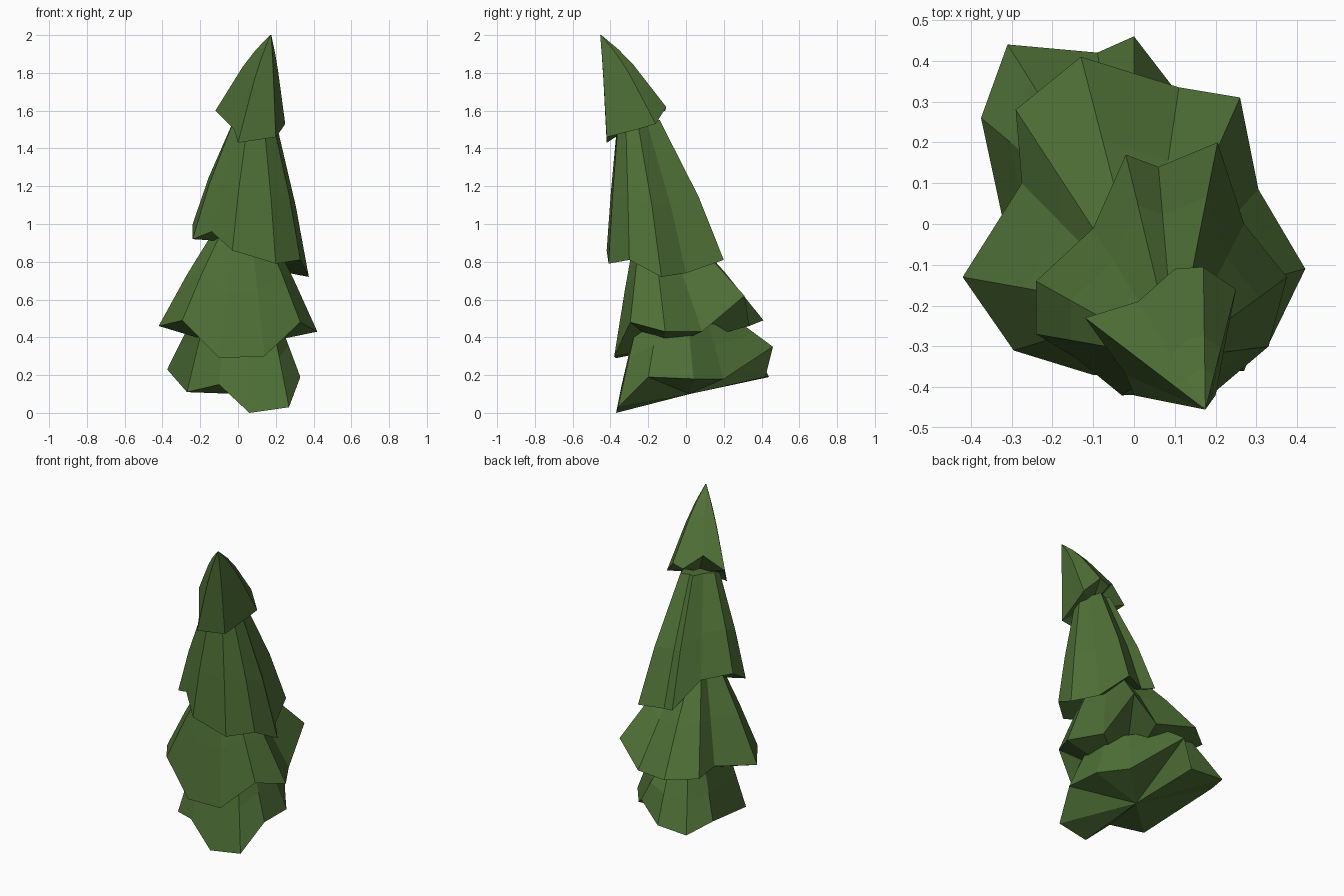
import bpy
import bmesh
from mathutils import Vector

default_cube = bpy.data.objects.get("Cube")
if default_cube:
    bpy.data.objects.remove(default_cube, do_unlink=True)

# One leaf green for the whole tree
leaf_green = bpy.data.materials.new("leaf_green")
leaf_green.use_nodes = True
green = (0.077, 0.16, 0.037, 1.0)
leaf_green.diffuse_color = green
shader = next(node for node in leaf_green.node_tree.nodes if node.type == "BSDF_PRINCIPLED")
shader.inputs["Base Color"].default_value = green


def ring_towards(rim, top, rise, spread):
    """Copy the rim, lifted towards the top and drawn in around it."""
    ring = []
    for point in rim:
        corner = top + (point - top) * spread
        corner.z = point.z + (top.z - point.z) * rise
        ring.append(corner)
    return ring


def bridge(mesh, lower, upper):
    """Join two rings of equal length with side faces."""
    count = len(lower)
    for index in range(count):
        after = (index + 1) % count
        mesh.faces.new((lower[index], lower[after], upper[after], upper[index]))


def foliage_tier(name, rim, top, underside, levels):
    """Skirt of branches: jagged rim, drawn-in rings, closed top and fanned underside."""
    rim = [Vector(point) for point in rim]
    top = Vector(top)
    mesh = bmesh.new()
    rings = [[mesh.verts.new(point) for point in rim]]
    for rise, spread in levels:
        rings.append([mesh.verts.new(point) for point in ring_towards(rim, top, rise, spread)])
    for lower, upper in zip(rings, rings[1:]):
        bridge(mesh, lower, upper)
    mesh.faces.new(rings[-1])

    # Underside fan
    centre = mesh.verts.new(underside)
    outer = rings[0]
    for index, corner in enumerate(outer):
        mesh.faces.new((outer[(index + 1) % len(outer)], corner, centre))

    bmesh.ops.recalc_face_normals(mesh, faces=mesh.faces[:])
    data = bpy.data.meshes.new(name)
    mesh.to_mesh(data)
    mesh.free()
    data.materials.append(leaf_green)
    tier = bpy.data.objects.new(name, data)
    bpy.context.collection.objects.link(tier)
    return tier


# Lowest skirt, dipping to the ground at the front
foliage_tier(
    "bottom_tier",
    rim=[(.32, .04, .18), (.2, .2, .18), (0, .46, .35), (-.09, .42, .19),
         (-.31, .44, .19), (-.375, .26, .23), (-.27, -.23, .11), (-.1, -.34, .15),
         (.06, -.37, 0), (.27, -.36, .03), (.33, -.2, .19)],
    top=(0, -.05, .47),
    underside=(0, .02, .1),
    levels=[(.6, .81), (1, .68)],
)

# Widest skirt
foliage_tier(
    "lower_middle_tier",
    rim=[(.42, -.11, .43), (.305, .085, .43), (.26, .31, .62), (.11, .335, .46),
         (-.13, .41, .49), (-.29, .28, .49), (-.275, .1, .5), (-.42, -.13, .46),
         (-.295, -.31, .49), (-.1, -.37, .29), (.14, -.38, .3), (.33, -.295, .48)],
    top=(.03, -.21, 1),
    underside=(-.02, -.12, .34),
    levels=[(.5, .67), (1, .3)],
)

# Tall skirt, leaning forwards
foliage_tier(
    "upper_middle_tier",
    rim=[(.375, -.13, .72), (.27, 0, .74), (.205, .2, .81), (.06, .14, .8),
         (-.02, .17, .82), (-.1, -.01, .97), (-.24, -.14, 1), (-.24, -.27, .92),
         (-.14, -.33, .96), (-.03, -.42, .86), (.2, -.41, .79), (.33, -.3, .81)],
    top=(.1, -.33, 1.55),
    underside=(.06, -.15, .9),
    levels=[(.45, .75), (1, .36)],
)

# Pointed crown, its tip over the front
foliage_tier(
    "crown",
    rim=[(.25, -.16, 1.53), (.17, -.105, 1.62), (.1, -.11, 1.6), (.01, -.19, 1.68),
         (-.12, -.23, 1.6), (-.02, -.37, 1.5), (0, -.42, 1.43), (.2, -.42, 1.46),
         (.23, -.26, 1.5)],
    top=(.175, -.455, 2),
    underside=(.1, -.28, 1.52),
    levels=[(.58, .51), (.8, .28), (1, .02)],
)
